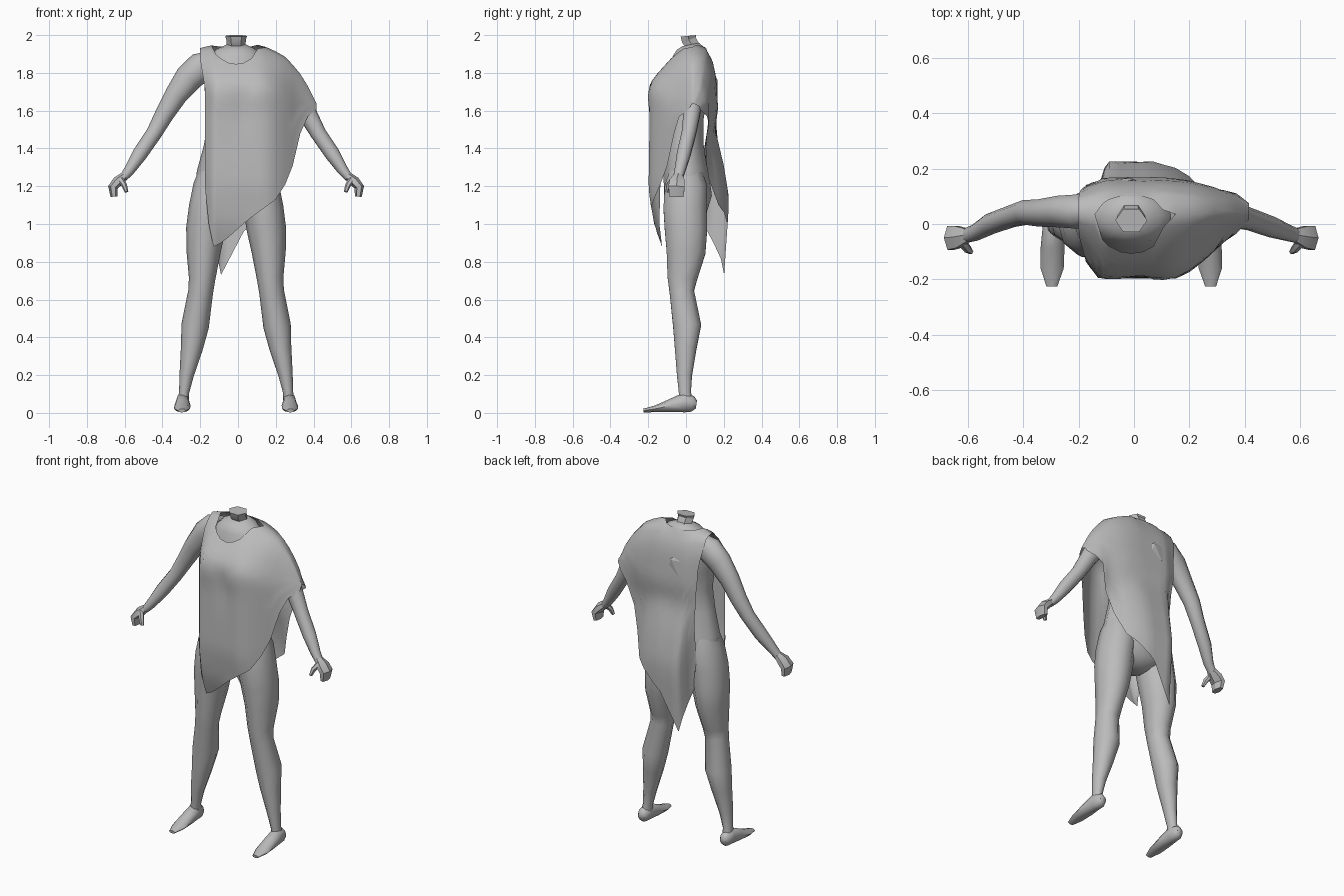
import bpy, bmesh, math
from mathutils import Vector, Matrix

CX = -0.01  # body symmetry plane
grey = bpy.data.materials.new("plain_grey")
grey.diffuse_color = (0.5, 0.5, 0.5, 1)


def finish(name, bm, angle=50):
    bmesh.ops.recalc_face_normals(bm, faces=bm.faces)
    me = bpy.data.meshes.new(name)
    bm.to_mesh(me)
    bm.free()
    me.materials.append(grey)
    ob = bpy.data.objects.new(name, me)
    bpy.context.collection.objects.link(ob)
    bpy.ops.object.select_all(action='DESELECT')
    ob.select_set(True)
    bpy.context.view_layer.objects.active = ob
    bpy.ops.object.shade_smooth_by_angle(angle=math.radians(angle))
    return ob


def loft(name, rings, side=1, n=10, axis=(0, 1, 0), angle=50):
    """Rings of (x, y, z, a, b): b is the radius along axis, a across it."""
    bm = bmesh.new()
    cs = [Vector((CX + side * r[0], r[1], r[2])) for r in rings]
    loops = []
    for i, (c, r) in enumerate(zip(cs, rings)):
        t = (cs[min(i + 1, len(cs) - 1)] - cs[max(i - 1, 0)]).normalized()
        v = Vector(axis)
        v = (v - t * v.dot(t)).normalized()
        u = v.cross(t)
        loops.append([bm.verts.new(c + u * r[3] * math.cos(2 * math.pi * k / n)
                                   + v * r[4] * math.sin(2 * math.pi * k / n)) for k in range(n)])
    for p, q in zip(loops, loops[1:]):
        for k in range(n):
            bm.faces.new((p[k], p[(k + 1) % n], q[(k + 1) % n], q[k]))
    bm.faces.new(loops[0])
    bm.faces.new(loops[-1])
    return finish(name, bm, angle)


def lerp(pts, x):
    if x <= pts[0][0]:
        return pts[0][1]
    for (a, p), (b, q) in zip(pts, pts[1:]):
        if x <= b:
            return p + (q - p) * (x - a) / (b - a)
    return pts[-1][1]


def clamp(v):
    return min(1, max(0, v))


# torso and neck
loft("torso", [(0, 0, 1.01, .05, .06), (0, .0, 1.06, .17, .11), (0, .01, 1.15, .222, .13),
               (0, .0, 1.28, .208, .122), (0, -.01, 1.42, .17, .105), (0, -.01, 1.55, .15, .105),
               (0, -.01, 1.68, .165, .125), (0, .02, 1.8, .17, .108), (0, .027, 1.88, .15, .1),
               (0, .03, 1.925, .105, .08), (0, .025, 1.95, .05, .045)], n=14)
loft("neck", [(0, .035, 1.91, .055, .05), (0, .03, 1.95, .05, .043),
              (0, .015, 1.975, .052, .044), (0, .013, 1.996, .058, .048)], n=6, angle=25)

# limbs, both sides
for s, tag in ((1, "left"), (-1, "right")):
    loft("leg_" + tag, [(.11, 0, 1.34, .065, .07), (.122, .0, 1.2, .105, .118),
                        (.145, -.005, 1.08, .106, .12),
                        (.161, 0, .97, .104, .118), (.173, 0, .85, .09, .108),
                        (.18, -.02, .71, .07, .082), (.188, -.022, .64, .066, .068),
                        (.217, .006, .46, .073, .078), (.235, -.002, .34, .058, .06),
                        (.262, -.008, .2, .038, .042), (.275, -.006, .11, .027, .034),
                        (.28, 0, .05, .03, .036)], s)
    loft("foot_" + tag, [(.282, .055, .045, .022, .02), (.282, .035, .048, .042, .034),
                         (.283, -.01, .055, .052, .037), (.284, -.08, .039, .035, .043),
                         (.286, -.16, .022, .018, .042), (.287, -.225, .012, .01, .02)],
         s, n=8, axis=(1, 0, 0))
    e = .012 if s < 0 else 0  # right elbow sits a little further back
    loft("arm_" + tag, [(.13, .045, 1.87, .05, .05), (.18, .045, 1.835, .08, .065),
                        (.25, .045, 1.775, .075, .06), (.32, .04, 1.68, .06, .052),
                        (.38, .03 + e, 1.58, .05, .046), (.435, .015 + e, 1.48, .042, .04),
                        (.51, -.012 + e, 1.37, .04, .038), (.565, -.032, 1.285, .029, .03),
                        (.597, -.042, 1.245, .022, .027)], s)
    loft("hand_" + tag, [(.59, -.04, 1.255, .022, .026), (.627, -.047, 1.225, .028, .046),
                         (.652, -.05, 1.195, .026, .05), (.647, -.05, 1.145, .018, .042)],
         s, n=6, angle=30)
    loft("thumb_" + tag, [(.612, -.065, 1.235, .018, .018), (.592, -.09, 1.205, .015, .016),
                          (.58, -.1, 1.17, .01, .01)], s, n=6)

# draped cloth: columns hang from the shoulder line to a slanted hem
SHOULDER = [(-.18, 1.93), (-.1, 1.955), (.1, 1.955), (.18, 1.925), (.25, 1.885),
            (.32, 1.81), (.37, 1.73), (.415, 1.64)]
COLS = [-.175, -.155, -.13, -.11, -.09, -.05, -.01, .03, .07, .105, .15, .2, .25, .29, .33, .37, .415]
SHEETS = {
    "front": dict(
        hem=[(-.175, 1.2), (-.155, 1.0), (-.13, .88), (-.09, .9), (-.05, .93), (.05, 1.02),
             (.2, 1.13), (.25, 1.21), (.29, 1.31), (.33, 1.48), (.37, 1.57), (.415, 1.605)],
        depth=[(0, .035), (.015, 0), (.035, -.03), (.065, -.07), (.165, -.162), (.21, -.195),
               (.75, -.203), (.95, -.175), (1.07, -.13)],
        fall=[(-.175, .72), (-.13, .97), (.15, .98), (.2, .88), (.25, .72), (.33, .42), (.415, .3)],
        neck=.108),
    "back": dict(
        hem=[(-.175, 1.2), (-.155, .98), (-.13, .9), (-.09, .73), (.03, .96), (.1, 1.02),
             (.2, 1.1), (.25, 1.24), (.29, 1.38), (.33, 1.53), (.37, 1.57), (.415, 1.605)],
        depth=[(0, .035), (.018, .1), (.09, .14), (.165, .157), (.34, .17), (.455, .155),
               (.645, .2), (.805, .226), (.9, .224), (1.25, .2)],
        fall=[(-.175, .8), (-.1, 1), (.12, 1), (.2, .95), (.33, .72), (.415, .55)],
        neck=.02),
}
CURL = [(.07, 1), (.15, .88), (.2, .72), (.25, .52), (.29, .5), (.33, .6)]
ROWS = 18
bm = bmesh.new()
for name, d in SHEETS.items():
    grid = []
    for x in COLS:
        top = lerp(SHOULDER, x)
        r = (x - CX) / .118
        start = top - d["neck"] * math.sqrt(max(0, 1 - r * r))  # round neck opening
        hem = lerp(d["hem"], x)
        col = []
        for j in range(ROWS + 1):
            z = start + (hem - start) * (j / ROWS) ** 1.3
            fall = lerp(d["fall"], x)
            # strap widens toward the shoulder
            dx = -.025 * clamp((-.1 - x) / .07) * clamp((z - 1.72) / .15)
            if name == "back":  # lower part curls round the hip
                k = clamp((1.65 - z) / .25)
                fall += (min(fall, lerp(CURL, x)) - fall) * k
                dx += .025 * clamp((-.1 - x) / .07) * k
            y = .035 + (lerp(d["depth"], top - z) - .035) * fall
            if name == "front":  # chest fullness
                for bx in (-.08, .09):
                    y -= .012 * math.exp(-((x - bx) ** 2 + (z - 1.67) ** 2) / .003)
                y += .012 * math.exp(-((x - .03) / .03) ** 2 - ((z - 1.6) / .12) ** 2)
            else:  # edge folded in toward the leg
                y -= .09 * clamp((-.1 - x) / .05) * clamp((1.45 - z) / .35)
            col.append(bm.verts.new((x + dx, y, z)))
        grid.append(col)
    for a, b in zip(grid, grid[1:]):
        for j in range(ROWS):
            bm.faces.new((a[j], a[j + 1], b[j + 1], b[j]))
bmesh.ops.remove_doubles(bm, verts=bm.verts, dist=.0005)  # join along the shoulders
finish("draped_cloth", bm, 75)

# crumpled patch of cloth on the upper back
bm = bmesh.new()
bmesh.ops.create_icosphere(bm, subdivisions=1, radius=1, matrix=Matrix.Translation((-.04, .138, 1.72))
                           @ Matrix.Diagonal((.09, .033, .1, 1)))
finish("back_crumple", bm, 10)
